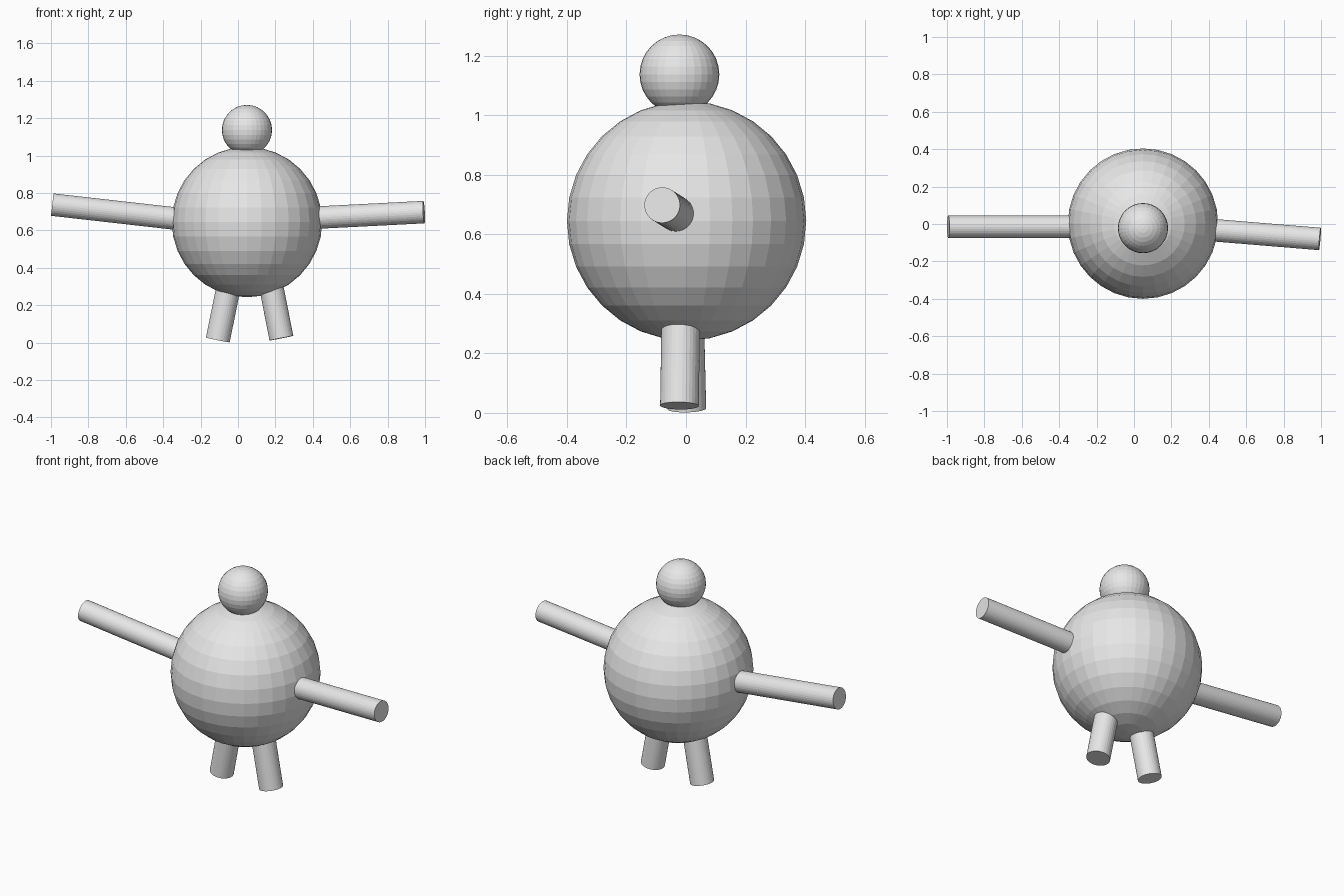
import bpy
from mathutils import Vector

if "Cube" in bpy.data.objects:
    bpy.data.objects.remove(bpy.data.objects["Cube"])

grey = bpy.data.materials.new("light_grey")
grey.diffuse_color = (0.8, 0.8, 0.8, 1)
grey.use_nodes = True
grey.node_tree.nodes["Principled BSDF"].inputs["Base Color"].default_value = grey.diffuse_color


def finish(name):
    obj = bpy.context.object
    obj.name = name
    obj.data.materials.append(grey)


def ball(name, centre, radius):
    bpy.ops.mesh.primitive_uv_sphere_add(
        segments=32, ring_count=16, radius=radius, location=centre)
    finish(name)


def rod(name, inner, outer, radius):
    """Capped cylinder between two points."""
    a, b = Vector(inner), Vector(outer)
    axis = b - a
    bpy.ops.mesh.primitive_cylinder_add(
        vertices=32, radius=radius, depth=axis.length, location=(a + b) / 2,
        rotation=axis.to_track_quat('Z', 'Y').to_euler())
    finish(name)


# Round body and head
ball("body", (0.048, 0.002, 0.645), 0.402)
ball("head", (0.048, -0.022, 1.137), 0.134)

# Arms, sunk into the body
rod("left_arm", (-0.25, -0.015, 0.654), (-0.993, -0.015, 0.738), 0.06)
rod("right_arm", (0.35, -0.027, 0.665), (0.994, -0.08, 0.698), 0.06)

# Short splayed legs
rod("left_leg", (-0.042, -0.005, 0.34), (-0.108, 0.003, 0.0145), 0.065)
rod("right_leg", (0.168, -0.017, 0.35), (0.232, -0.022, 0.024), 0.065)
